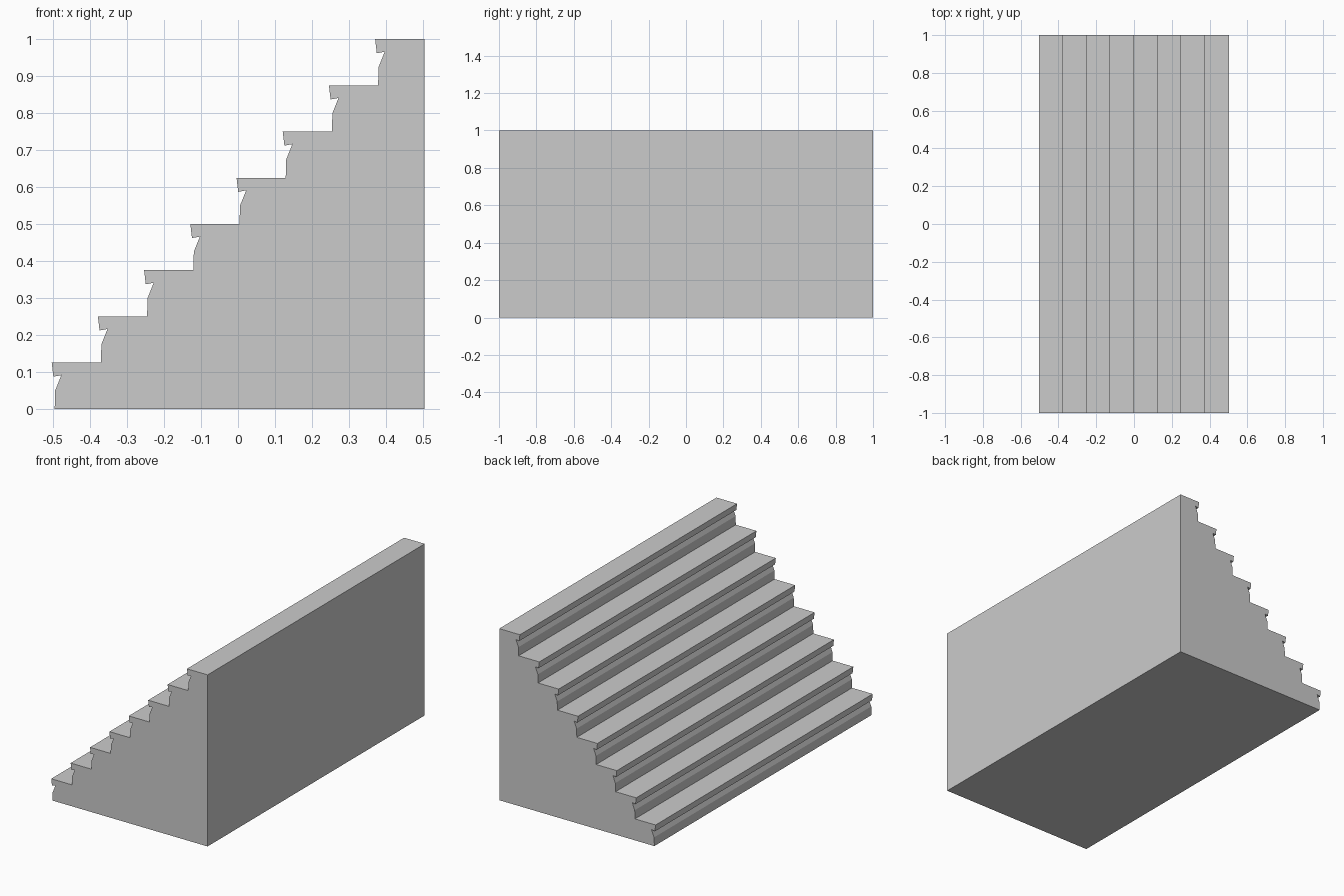
import bpy, bmesh

if "Cube" in bpy.data.objects:
    bpy.data.objects.remove(bpy.data.objects["Cube"])

STEPS = 8
RISE = 1.0 / STEPS
RUN = 0.125
X_BACK = 0.504

# One step: riser, flared cove under the tread, overhanging nosing
step_profile = [(-0.496, 0.0), (-0.4945, 0.05), (-0.478, 0.091),
                (-0.4995, 0.087), (-0.504, RISE)]

# Side outline of the whole staircase
outline = [(x + RUN * i, z + RISE * i) for i in range(STEPS) for x, z in step_profile]
outline += [(X_BACK, 1.0), (X_BACK, 0.0)]

# Extrude the outline across the full width
bm = bmesh.new()
face = bm.faces.new([bm.verts.new((x, -1.0, z)) for x, z in outline])
extruded = bmesh.ops.extrude_face_region(bm, geom=[face], use_keep_orig=True)
bmesh.ops.translate(bm, vec=(0, 2.0, 0),
                    verts=[v for v in extruded["geom"] if isinstance(v, bmesh.types.BMVert)])
bmesh.ops.recalc_face_normals(bm, faces=bm.faces[:])

mesh = bpy.data.meshes.new("staircase")
bm.to_mesh(mesh)
bm.free()
bpy.context.collection.objects.link(bpy.data.objects.new("staircase", mesh))
